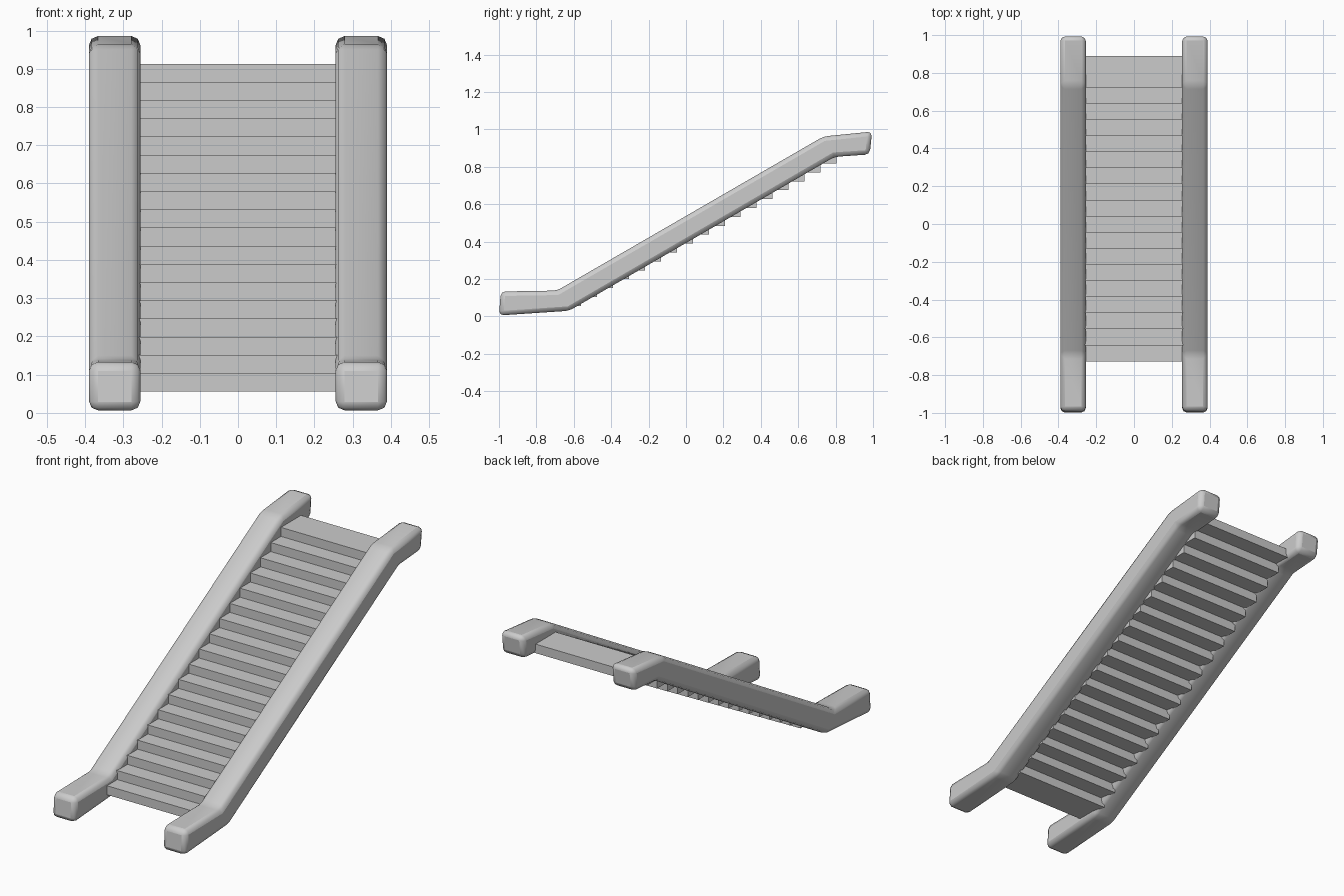
import bpy
import bmesh

cube = bpy.data.objects.get("Cube")
if cube:
    bpy.data.objects.remove(cube, do_unlink=True)

grey = bpy.data.materials.new("plain_grey")
grey.use_nodes = True
COLOUR = (0.6, 0.6, 0.6, 1)
grey.diffuse_color = COLOUR
grey.node_tree.nodes["Principled BSDF"].inputs["Base Color"].default_value = COLOUR


def extrude_profile(name, profile, x0, x1):
    """Extrude a (y, z) outline along x."""
    bm = bmesh.new()
    face = bm.faces.new([bm.verts.new((x0, y, z)) for y, z in profile])
    ext = bmesh.ops.extrude_face_region(bm, geom=[face])
    verts = [g for g in ext["geom"] if isinstance(g, bmesh.types.BMVert)]
    bmesh.ops.translate(bm, verts=verts, vec=(x1 - x0, 0, 0))
    bmesh.ops.recalc_face_normals(bm, faces=bm.faces)
    mesh = bpy.data.meshes.new(name)
    bm.to_mesh(mesh)
    bm.free()
    mesh.materials.append(grey)
    obj = bpy.data.objects.new(name, mesh)
    bpy.context.collection.objects.link(obj)
    return obj


# Side rails: bent beams with rounded edges
rail_outline = [(-1.0, 0.005), (-0.625, 0.03), (0.794, 0.853), (0.982, 0.866),
                (0.995, 0.988), (0.735, 0.962), (-0.69, 0.138), (-0.99, 0.133)]
for name, x0, x1 in (("left_rail", 0.255, 0.39), ("right_rail", -0.39, -0.255)):
    rail = extrude_profile(name, rail_outline, x0, x1)
    bevel = rail.modifiers.new("rounded_edges", "BEVEL")
    bevel.width = 0.024
    bevel.segments = 2
    bevel.limit_method = "ANGLE"
    bevel.angle_limit = 0.3
    bpy.ops.object.select_all(action="DESELECT")
    rail.select_set(True)
    bpy.context.view_layer.objects.active = rail
    bpy.ops.object.shade_smooth_by_angle(angle=0.8)

# Steps: overlapping treads climbing between the rails
STEPS, RUN, RISE, DEPTH = 18, 0.0853, 0.0476, 0.167
for i in range(STEPS):
    y, z = -0.7275 + i * RUN, 0.056 + i * RISE
    extrude_profile(f"step_{i + 1}", [(y, z), (y + DEPTH, z), (y + DEPTH, z + RISE), (y, z + RISE)],
                    -0.275, 0.275)
